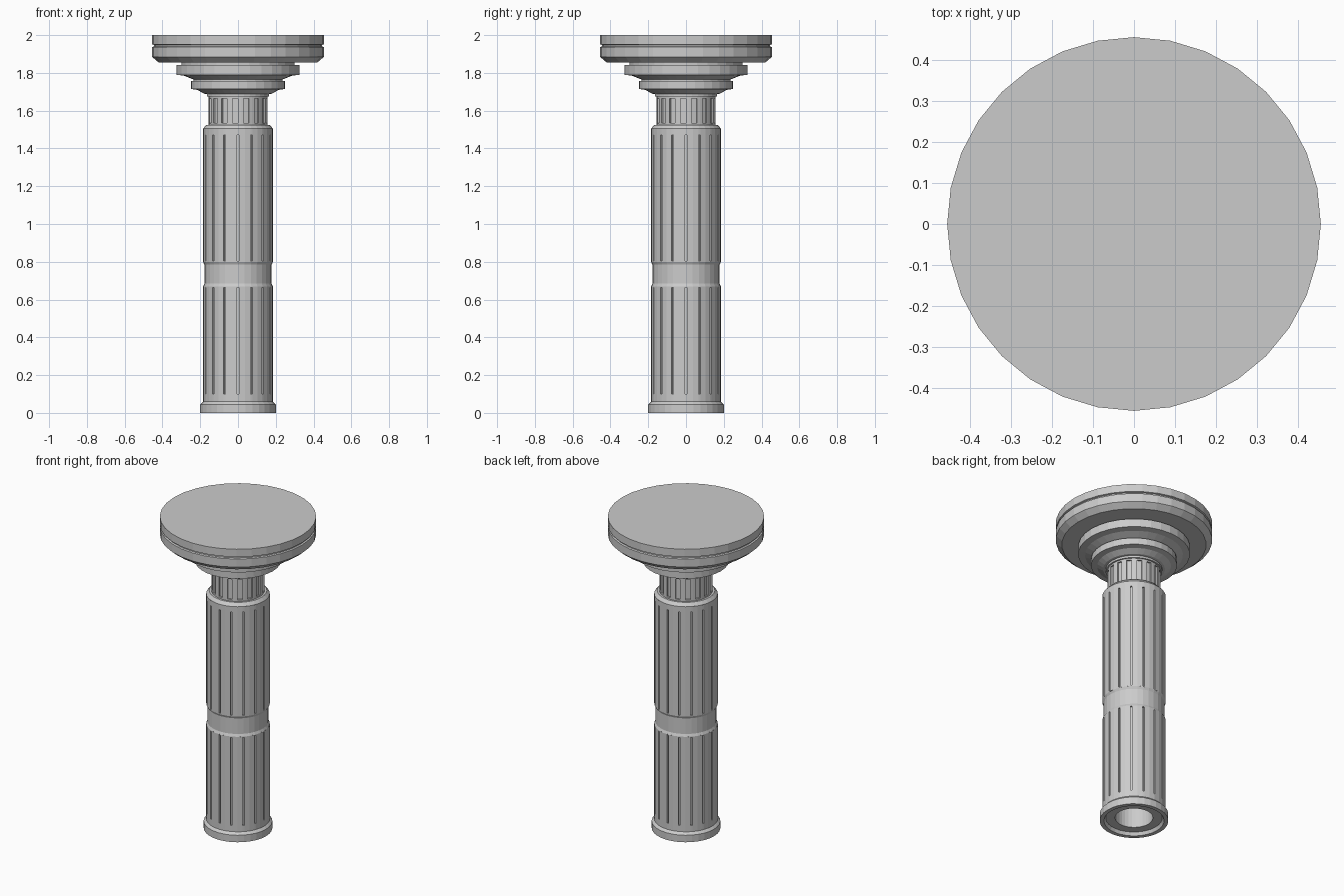
import bpy, bmesh
from math import sin, cos, pi, radians

if "Cube" in bpy.data.objects:
    bpy.data.objects.remove(bpy.data.objects["Cube"])

SEG = 32


def make_object(name, bm):
    bmesh.ops.remove_doubles(bm, verts=bm.verts, dist=1e-5)
    bmesh.ops.recalc_face_normals(bm, faces=bm.faces)
    me = bpy.data.meshes.new(name)
    bm.to_mesh(me)
    bm.free()
    ob = bpy.data.objects.new(name, me)
    bpy.context.collection.objects.link(ob)
    return ob


def bridge(bm, a, b):
    n = len(a)
    for i in range(n):
        j = (i + 1) % n
        bm.faces.new((a[i], a[j], b[j], b[i]))


def lathe(name, profile, cap_start=False, cap_end=False, closed=False):
    """Revolve (radius, z) points around z."""
    bm = bmesh.new()
    rings = [[bm.verts.new((r * cos(2 * pi * i / SEG), r * sin(2 * pi * i / SEG), z))
              for i in range(SEG)] for r, z in profile]
    for a, b in zip(rings, rings[1:]):
        bridge(bm, a, b)
    if closed:
        bridge(bm, rings[-1], rings[0])
    if cap_start:
        bm.faces.new(rings[0])
    if cap_end:
        bm.faces.new(rings[-1])
    return make_object(name, bm)


def fluted(name, r, depth, half, offset, z_low, z0, z1, z_high, count=16):
    """Cylinder wall with plain ends and vertical slots between z0 and z1."""
    bm = bmesh.new()
    step = 360 / count
    plain, cut = [], []
    for k in range(count):
        c = k * step + offset
        for ang, rad in ((c - half, r), (c - half, r - depth), (c + half, r - depth),
                         (c + half, r), (c + step / 2, r)):
            a = radians(ang)
            plain.append((r * cos(a), r * sin(a)))
            cut.append((rad * cos(a), rad * sin(a)))
    rings = [[bm.verts.new((x, y, z)) for x, y in pts] for pts, z in
             ((plain, z_low), (plain, z0), (cut, z0), (cut, z1), (plain, z1), (plain, z_high))]
    for a, b in zip(rings, rings[1:]):
        bridge(bm, a, b)
    bmesh.ops.dissolve_degenerate(bm, dist=1e-5, edges=bm.edges)
    return make_object(name, bm)


# Base ring with stepped hollow underside
lathe("base_ring", [(0.11, 0.30), (0.11, 0.02), (0.165, 0.02), (0.175, 0.0), (0.2, 0.0),
                    (0.2, 0.045), (0.185, 0.06)], cap_start=True)

# Fluted shaft halves
fluted("lower_shaft", 0.185, 0.012, 1.6, 0, 0.06, 0.10, 0.665, 0.67)
fluted("upper_shaft", 0.185, 0.012, 1.6, 0, 0.80, 0.805, 1.47, 1.505)

# Plain band between the shaft halves
lathe("middle_band", [(0.185, 0.67), (0.178, 0.685), (0.178, 0.785), (0.185, 0.80)])

# Sloped shoulder on top of the shaft
lathe("shoulder", [(0.185, 1.505), (0.168, 1.525), (0.14, 1.525)])

# Neck with alternating recessed faces
fluted("neck", 0.155, 0.01, 5.625, -5.625, 1.525, 1.535, 1.665, 1.675)

# Stepped capital and round top slab
lathe("capital", [(0.14, 1.675), (0.165, 1.675), (0.165, 1.688), (0.18, 1.69), (0.215, 1.71),
                  (0.25, 1.715), (0.25, 1.757), (0.235, 1.757), (0.235, 1.765),
                  (0.285, 1.785), (0.325, 1.79), (0.325, 1.842), (0.30, 1.842),
                  (0.30, 1.855), (0.42, 1.855), (0.455, 1.885), (0.455, 1.937),
                  (0.445, 1.94), (0.445, 1.948), (0.455, 1.951), (0.455, 2.0)],
      cap_end=True)
